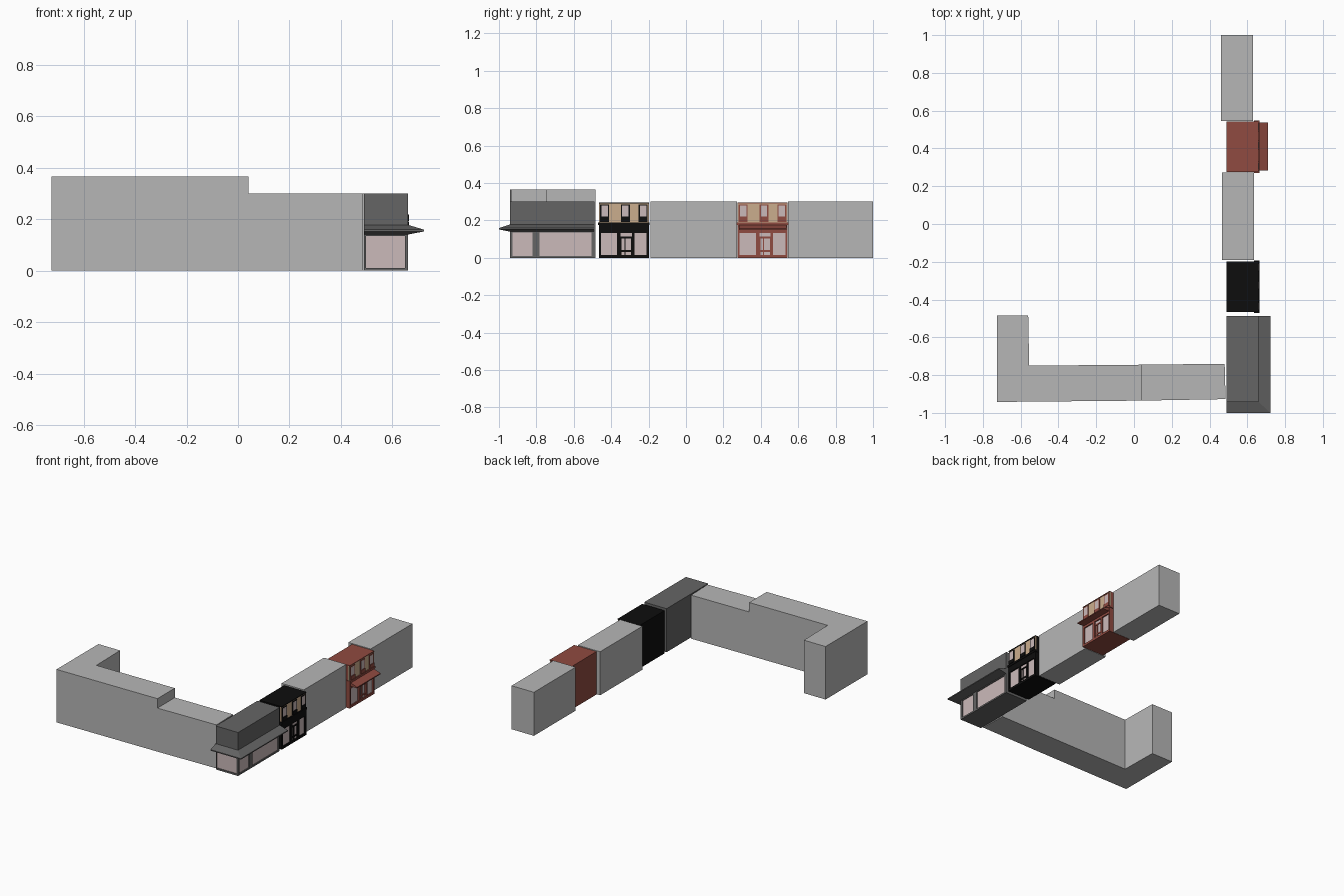
import bpy, bmesh

if "Cube" in bpy.data.objects:
    bpy.data.objects.remove(bpy.data.objects["Cube"])

def material(name, rgb):
    m = bpy.data.materials.new(name)
    m.diffuse_color = (*rgb, 1)
    m.use_nodes = True
    m.node_tree.nodes["Principled BSDF"].inputs["Base Color"].default_value = m.diffuse_color
    return m

GREY = material("light grey", (0.47, 0.47, 0.47))
DARK = material("dark grey", (0.13, 0.13, 0.13))
BLACK = material("black", (0.004, 0.004, 0.004))
RED = material("brick red", (0.28, 0.07, 0.052))
TAN = material("tan stone", (0.60, 0.42, 0.27))
GLASS = material("pale pink glass", (0.60, 0.49, 0.49))

def finish(name, bm, mat):
    bmesh.ops.recalc_face_normals(bm, faces=bm.faces)
    me = bpy.data.meshes.new(name)
    bm.to_mesh(me)
    bm.free()
    me.materials.append(mat)
    ob = bpy.data.objects.new(name, me)
    bpy.context.collection.objects.link(ob)
    return ob

def boxes(name, mat, specs):
    """One object from several boxes, each (x0, x1, y0, y1, z0, z1)."""
    bm = bmesh.new()
    for x0, x1, y0, y1, z0, z1 in specs:
        r = bmesh.ops.create_cube(bm, size=1)
        for v in r["verts"]:
            v.co = ((x0 + x1) / 2 + v.co.x * (x1 - x0),
                    (y0 + y1) / 2 + v.co.y * (y1 - y0),
                    (z0 + z1) / 2 + v.co.z * (z1 - z0))
    return finish(name, bm, mat)

def prism(name, mat, outline, height):
    """Extrude a ground plan upward."""
    bm = bmesh.new()
    f = bm.faces.new([bm.verts.new((x, y, 0)) for x, y in outline])
    r = bmesh.ops.extrude_face_region(bm, geom=[f])
    for v in r["geom"]:
        if isinstance(v, bmesh.types.BMVert):
            v.co.z = height
    return finish(name, bm, mat)

def hull(name, mat, points):
    bm = bmesh.new()
    for p in points:
        bm.verts.new(p)
    bmesh.ops.convex_hull(bm, input=bm.verts)
    bmesh.ops.dissolve_limit(bm, angle_limit=0.01, verts=bm.verts, edges=bm.edges)
    return finish(name, bm, mat)

# Plain grey blocks
boxes("north_block", GREY, [(0.46, 0.63, 0.545, 1.0, 0, 0.30)])
boxes("middle_block", GREY, [(0.465, 0.635, -0.19, 0.272, 0, 0.30)])
prism("tall_corner_block", GREY,
      [(-0.725, -0.485), (-0.725, -0.942), (0.04, -0.935),
       (0.04, -0.745), (-0.555, -0.75), (-0.56, -0.485)], 0.365)
prism("low_link_block", GREY,
      [(0.04, -0.935), (0.485, -0.927), (0.48, -0.74), (0.04, -0.745)], 0.30)

# Corner shop: recessed core, solid upper wall, posts and sills round the glass
X0, X1, Y0, Y1 = 0.49, 0.66, -0.942, -0.488
boxes("corner_shop_core", DARK, [(X0, X1 - 0.012, Y0 + 0.012, Y1, 0, 0.15)])
boxes("corner_shop_upper_wall", DARK, [(X0, X1, Y0, Y1, 0.135, 0.30)])
F = X1 - 0.012
posts = [(F, X1, a, b, 0, 0.135) for a, b in
         [(Y0, -0.928), (-0.82, -0.783), (-0.505, Y1)]]
boxes("corner_shop_frame", DARK, posts + [
    (F, X1, Y0, Y1, 0, 0.011),
    (X0, X1, Y0, Y0 + 0.012, 0, 0.011),
    (X0, X0 + 0.007, Y0, Y0 + 0.012, 0, 0.135),
    (X1 - 0.006, X1, Y0, Y0 + 0.012, 0, 0.135)])
boxes("corner_shop_side_glass", GLASS, [
    (F, F + 0.006, -0.928, -0.82, 0.011, 0.135),
    (F, F + 0.006, -0.783, -0.505, 0.011, 0.135)])
boxes("corner_shop_front_glass", GLASS, [
    (X0 + 0.007, X1 - 0.006, Y0 + 0.006, Y0 + 0.012, 0.011, 0.135)])

# Wedge canopy wrapping the front and right of the corner shop
canopy = [(x, y, z) for x in (X0, X1) for y in (Y0, Y1) for z in (0.14, 0.178)]
canopy += [(x, y, z) for x in (X0, 0.722) for y in (-1.0, Y1) for z in (0.152, 0.159)]
hull("corner_shop_canopy", DARK, canopy)

# Two matching narrow shops
W = 0.268
def shop(name, mat, y0):
    def b(x0, x1, a, c, z0, z1):
        return (x0, x1, y0 + a, y0 + c, z0, z1)
    boxes(name + "_body", mat, [b(0.49, 0.648, 0, W, 0, 0.294),
                                b(0.49, 0.66, 0, W, 0.291, 0.296)])
    boxes(name + "_stone_front", TAN, [b(0.648, 0.656, 0, W, 0.187, 0.291)])
    # upper windows with a solid panel at the foot
    frames, panes = [], []
    for c in (0.031, 0.142, 0.237):
        frames += [b(0.656, 0.66, c - 0.024, c + 0.024, 0.193, 0.285),
                   b(0.656, 0.664, c - 0.024, c + 0.024, 0.193, 0.218)]
        panes.append(b(0.66, 0.661, c - 0.017, c + 0.017, 0.220, 0.279))
    boxes(name + "_upper_frames", mat, frames)
    boxes(name + "_upper_panes", GLASS, panes)
    # shop front
    boxes(name + "_shop_glass", GLASS, [b(0.648, 0.652, 0.005, W - 0.005, 0.012, 0.137)])
    bars = [b(0.648, 0.66, p, q, 0, 0.137) for p, q in
            [(0, 0.012), (0.098, 0.117), (0.178, 0.191), (W - 0.012, W)]]
    bars += [b(0.648, 0.66, 0, W, 0.134, 0.187), b(0.648, 0.66, 0, W, 0, 0.016)]
    boxes(name + "_shop_frame", mat, bars)
    boxes(name + "_door", mat, [
        b(0.648, 0.657, 0.117, 0.178, 0.104, 0.113),
        b(0.648, 0.657, 0.117, 0.122, 0.016, 0.104),
        b(0.648, 0.657, 0.136, 0.143, 0.016, 0.104),
        b(0.648, 0.657, 0.173, 0.178, 0.016, 0.104),
        b(0.648, 0.657, 0.117, 0.178, 0.032, 0.042)])
    boxes(name + "_cornice", mat, [b(0.635, 0.664, -0.004, W + 0.004, 0.176, 0.19)])

shop("black_shop", BLACK, -0.466)
shop("red_shop", RED, 0.275)

# Sloping awning on the red shop
hull("red_shop_awning", RED, [(x, y, z) for y in (0.283, 0.538)
     for x, z in ((0.66, 0.175), (0.66, 0.15), (0.71, 0.15), (0.71, 0.157))])
